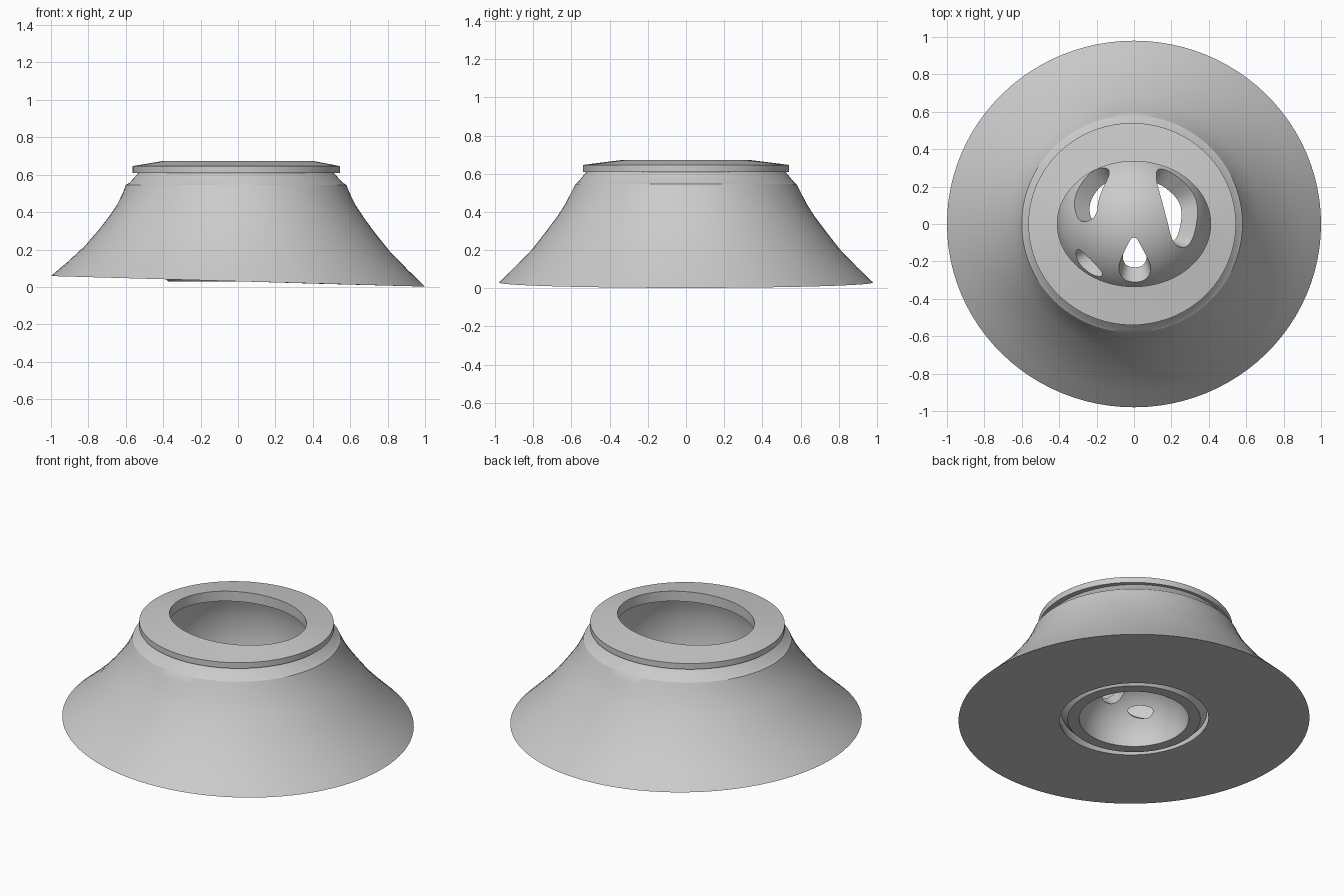
import bpy, math
from math import sin, cos, pi, sqrt

if "Cube" in bpy.data.objects:
    bpy.data.objects.remove(bpy.data.objects["Cube"])

N = 96


def make_mesh(name, verts, faces):
    me = bpy.data.meshes.new(name)
    me.from_pydata(verts, [], faces)
    me.update()
    ob = bpy.data.objects.new(name, me)
    bpy.context.collection.objects.link(ob)
    return ob


def smooth(ob, angle=35):
    bpy.ops.object.select_all(action='DESELECT')
    ob.select_set(True)
    bpy.context.view_layer.objects.active = ob
    bpy.ops.object.shade_smooth_by_angle(angle=math.radians(angle))


def loft(name, rings, closed=True):
    """rings: functions angle -> (x, y, z); joined in order, optionally back to the first."""
    verts = [r(2 * pi * i / N) for r in rings for i in range(N)]
    m = len(rings)
    faces = []
    for j in range(m if closed else m - 1):
        k = (j + 1) % m
        for i in range(N):
            n = (i + 1) % N
            faces.append((j * N + i, j * N + n, k * N + n, k * N + i))
    return make_mesh(name, verts, faces)


def ring(rx, ry, z, tilt=0.0, cx=0.0):
    return lambda a: (cx + rx * cos(a), ry * sin(a), z - tilt * rx * cos(a))


# flared base with a slanted underside and a rounded inner cavity
outer = [(1.0, .98, .03), (.91, .895, .112), (.815, .805, .205), (.74, .735, .295),
         (.68, .675, .375), (.637, .633, .44), (.605, .60, .505), (.59, .58, .545)]
rings = [ring(.42, .42, .03, .03)]
for rx, ry, z in outer:
    rings.append(ring(rx, ry, z, .03 * max(0, 1 - z / .5), -.01 * min(1, z / .5 - .06)))
rings += [ring(.57, .565, .557, 0, -.01), ring(.52, .52, .612, 0, -.01), ring(.45, .45, .612)]
rings += [ring(r, r, z) for r, z in
          [(.485, .53), (.505, .44), (.51, .34), (.50, .24), (.475, .15), (.435, .07)]]
base = loft("flared_base", rings)
smooth(base, 25)

# collar with an oval opening, its top sloping slightly outwards
collar = loft("top_collar", [
    ring(.555, .54, .61, 0, -.01), ring(.555, .54, .646, 0, -.01),
    ring(.41, .335, .672), ring(.41, .335, .61)])
smooth(collar, 10)

# hollow dome inside the base
R_OUT, R_IN, ZC = .415, .31, .03
prof = [(.375, ZC), (R_OUT * cos(.1), ZC + R_OUT * sin(.1))]
prof += [(R_OUT * cos(t), ZC + R_OUT * sin(t)) for t in [.1 + (pi / 2 - .13) * i / 20 for i in range(1, 21)]]
n_out = len(prof)
prof += [(R_IN * cos(t), ZC + R_IN * sin(t)) for t in [(pi / 2 - .03) * (20 - i) / 20 for i in range(21)]]
verts = [(r * cos(2 * pi * i / N), r * sin(2 * pi * i / N), z) for r, z in prof for i in range(N)]
faces = []
m = len(prof)
for j in range(m):
    if j == n_out - 1:
        continue
    k = (j + 1) % m
    for i in range(N):
        n = (i + 1) % N
        faces.append((j * N + i, j * N + n, k * N + n, k * N + i))
faces.append([(n_out - 1) * N + i for i in range(N)])
faces.append([n_out * N + i for i in reversed(range(N))])
dome = make_mesh("inner_dome", verts, faces)


# rounded windows cut radially through the dome
def chaikin(p):
    out = []
    for i, a in enumerate(p):
        b = p[(i + 1) % len(p)]
        out += [(a[0] * .75 + b[0] * .25, a[1] * .75 + b[1] * .25),
                (a[0] * .25 + b[0] * .75, a[1] * .25 + b[1] * .75)]
    return out


windows = [
    [(.10, .30), (.19, .29), (.33, .17), (.345, .03), (.30, -.13), (.21, -.12), (.17, .05)],
    [(-.11, .30), (-.22, .30), (-.33, .15), (-.30, .0), (-.20, .03), (-.19, .15)],
    [(.0, -.05), (-.05, -.14), (-.09, -.24), (-.05, -.31), (.06, -.31), (.10, -.24), (.05, -.14)],
    [(-.31, -.12), (-.24, -.18), (-.15, -.28), (-.22, -.28), (-.31, -.20)],
]
cv, cf = [], []
for w in windows:
    w = chaikin(chaikin(chaikin(w)))
    if sum(a[0] * b[1] - b[0] * a[1] for a, b in zip(w, w[1:] + w[:1])) < 0:
        w.reverse()
    c, s = len(cv), len(w)
    for scale in (.45, 1.25):
        for x, y in w:
            h = sqrt(max(.0004, R_OUT ** 2 - x * x - y * y))
            cv.append((x * scale, y * scale, ZC + h * scale))
    for i in range(s):
        n = (i + 1) % s
        cf.append((c + i, c + n, c + s + n, c + s + i))
    # fan caps keep the cutter closed on its curved ends
    for off, flip in ((0, True), (s, False)):
        mid = [sum(cv[c + off + i][a] for i in range(s)) / s for a in range(3)]
        cv_index = c + 2 * s + (0 if flip else 1)
        cv.append(tuple(mid))
        for i in range(s):
            a, b = c + off + i, c + off + (i + 1) % s
            cf.append((cv_index, b, a) if flip else (cv_index, a, b))
cutter = make_mesh("window_cutter", cv, cf)
cutter.hide_render = True

mod = dome.modifiers.new("windows", 'BOOLEAN')
mod.operation = 'DIFFERENCE'
mod.solver = 'EXACT'
mod.object = cutter
bpy.ops.object.select_all(action='DESELECT')
dome.select_set(True)
bpy.context.view_layer.objects.active = dome
bpy.ops.object.modifier_apply(modifier="windows")
bpy.data.objects.remove(cutter, do_unlink=True)
smooth(dome, 35)
